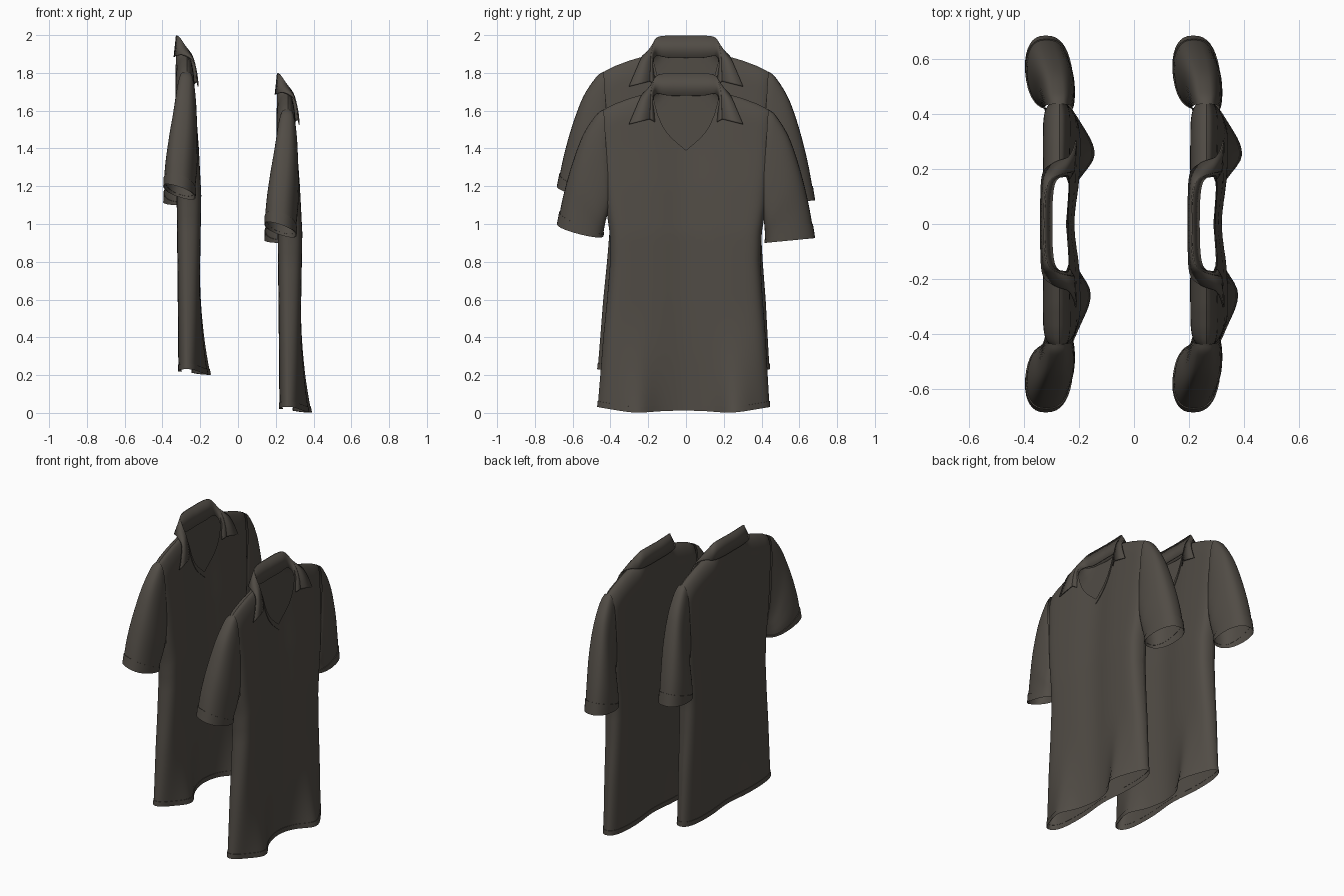
import bpy, bmesh, math

if "Cube" in bpy.data.objects:
    bpy.data.objects.remove(bpy.data.objects["Cube"])

cloth = bpy.data.materials.new("charcoal brown cloth")
cloth.diffuse_color = (0.082, 0.072, 0.06, 1)
cloth.use_nodes = True
cloth.node_tree.nodes["Principled BSDF"].inputs["Base Color"].default_value = cloth.diffuse_color
COPIES = [("front", (0, 0, 0)), ("rear", (-0.535, 0, 0.2))]


def lerp(table, t):
    """Linear lookup in a list of (key, value)."""
    if t <= table[0][0]:
        return table[0][1]
    for (a, p), (b, q) in zip(table, table[1:]):
        if t <= b:
            return p + (q - p) * (t - a) / (b - a)
    return table[-1][1]


def spline(pts, n):
    """Catmull-Rom through tuples, n steps per span."""
    out = []
    for i in range(len(pts) - 1):
        p = [pts[max(0, min(len(pts) - 1, i + k))] for k in (-1, 0, 1, 2)]
        for s in range(n):
            t = s / n
            out.append(tuple(0.5 * (2 * b + (c - a) * t + (2 * a - 5 * b + 4 * c - d) * t * t
                                    + (3 * b - a - 3 * c + d) * t ** 3) for a, b, c, d in zip(*p)))
    return out + [tuple(pts[-1])]


def sheet(name, rows, closed=False, thick=0.0, skip=None):
    """Skin a grid of points; one object per shirt shares the mesh."""
    bm = bmesh.new()
    grid = [[bm.verts.new(p) for p in r] for r in rows]
    for r, q in zip(grid, grid[1:]):
        n = len(r)
        for i in range(n if closed else n - 1):
            j = (i + 1) % n
            f = bm.faces.new((r[i], r[j], q[j], q[i]))
            if skip and skip(f.calc_center_median()):
                bm.faces.remove(f)
    bmesh.ops.delete(bm, geom=[v for v in bm.verts if not v.link_faces], context='VERTS')
    bmesh.ops.remove_doubles(bm, verts=bm.verts, dist=1e-5)
    bmesh.ops.recalc_face_normals(bm, faces=bm.faces)
    me = bpy.data.meshes.new(name)
    bm.to_mesh(me)
    bm.free()
    me.materials.append(cloth)
    for label, loc in COPIES:
        ob = bpy.data.objects.new(label + "_" + name, me)
        ob.location = loc
        bpy.context.collection.objects.link(ob)
        if thick:
            m = ob.modifiers.new("thickness", 'SOLIDIFY')
            m.thickness, m.offset = thick, 0
        bpy.ops.object.select_all(action='DESELECT')
        ob.select_set(True)
        bpy.context.view_layer.objects.active = ob
        if label == "front":
            bpy.ops.object.shade_smooth_by_angle(angle=math.radians(40))


# ---- torso shape functions
HALF = [(0, .457), (.2, .443), (.4, .43), (.6, .412), (.8, .398), (.95, .402),
        (1.1, .425), (1.3, .442), (1.6, .452)]
FRONT = [(0, .318), (.3, .328), (.6, .335), (.95, .341), (1.2, .328), (1.4, .313),
         (1.5, .307), (1.7, .295)]
SHOULDER = [(.18, 1.70), (.3, 1.665), (.38, 1.635), (.42, 1.615), (.45, 1.595)]


def shoulder(y):
    y = abs(y)
    return 1.70 + .12 * (1 - (y / .18) ** 2) if y < .18 else lerp(SHOULDER, y)


def top(u, front):
    y = abs(u) * .452
    if y >= .18:
        return shoulder(y)
    t = y / .18
    return 1.39 + .15 * t + .16 * t ** 5 if front else 1.685 + .015 * t


def hem(u, front):
    dip = .012 * math.exp(-((abs(u) - .55) / .25) ** 2)
    return .012 - dip + .02 * u ** 4 if front else .032 - .012 * (1 - u ** 4)


def torso_point(u, z, front, off=0.0):
    y = u * lerp(HALF, z) - .013 * max(0, 1 - z / 1.1)
    power = 9 + 6 * min(1, z / .9)
    prof = max(0, 1 - abs(u) ** power) ** .5
    taper = max(0, min(1, (shoulder(y) - z) / .105))
    taper = math.sqrt(max(0, 1 - (1 - taper) ** 2))
    mid = .264
    sgn = 1 if front else -1
    flare = max(0, 1 - z / .6) ** 2                               # hem ripples
    if front:
        x = lerp(FRONT, z) - (.022 + .008 * flare) * math.exp(-(y / .13) ** 2)
        w = .12 if abs(y) > .255 else .085
        x += (.073 if y > 0 else .058) * flare * math.exp(-((abs(y) - .255) / w) ** 2)
    else:
        x = lerp([(0, .219), (.5, .215), (1.5, .204), (1.7, .206)], z)
        x += flare * .02 * math.exp(-(y / .14) ** 2)
    return (mid + ((x - mid) + sgn * off) * prof * taper, y + off * u ** 5, z)


def in_armhole(c):
    return 1.09 < c.z < 1.57 and abs(c.y) > .414 + (c.z - 1.07) * .06


COLS = [math.sin(math.pi / 2 * (i / 28 - 1)) for i in range(57)]


def panel(name, lo, hi, front, n, off=0.0, cols=COLS, lip=None):
    """Torso patch between two height functions; lip closes a band edge."""
    rows = []
    for k in range(n + 1):
        v = k / n
        v = v if n < 5 else 1 - (1 - v) ** 1.5    # denser near the shoulder
        rows.append([torso_point(u, lo(u) + (hi(u) - lo(u)) * v, front, off) for u in cols])
    if lip:
        edge = [torso_point(u, lip(u), front, -.001) for u in cols]
        rows = [edge] + rows if lip == lo else rows + [edge]
    sheet(name, rows, skip=in_armhole)


# front and back panels with hem bands
for front, label in ((True, "front"), (False, "back")):
    low = lambda u: hem(u, front)
    band = lambda u: hem(u, front) + .03
    panel(label + "_panel", low, lambda u: top(u, front), front, 44)
    panel(label + "_hem_band", low, band, front, 1, .003, lip=band)

# V neck trim
neck = [i / 20 * .40 for i in range(-20, 21)]
trim_low = lambda u: top(u, True) - .035
panel("neck_trim", trim_low, lambda u: top(u, True), True, 2, .004, neck, lip=trim_low)

# ---- sleeves: (top y, top z, bottom y, bottom z, centre x, half depth)
SLEEVE = [(.435, 1.607, .402, 1.085, .260, .050),
          (.475, 1.575, .407, 1.06, .260, .057),
          (.545, 1.46, .412, 1.02, .254, .066),
          (.605, 1.285, .416, .98, .242, .077),
          (.65, 1.10, .418, .94, .230, .081),
          (.68, .925, .42, .90, .225, .081)]


def sleeve_rings(side, rings, off=0.0):
    rows = []
    for t, (ty, tz, by, bz, xc, hx) in rings:
        if side < 0:                      # near sleeve hangs a little higher
            tz, bz, by = tz + .075 * t * t, bz + .04 * t, by + .02 * t
        row = []
        for k in range(36):
            a = 2 * math.pi * k / 36
            c, s = math.cos(a), math.sin(a)
            s = math.copysign(abs(s) ** (.55 + .25 * t), s)       # boxy at the shoulder
            c = math.copysign(abs(c) ** (.75 + .2 * t), c)
            f = (1 + c) / 2
            dy, dz = ty - by, tz - bz
            ln = math.hypot(dy, dz)
            tilt = .025 * t * s if side < 0 else 0
            row.append((xc + (hx + off) * s - .010 * t * c,
                        side * (by + dy * f + off * c * dy / ln),
                        bz + dz * f + off * c * dz / ln - tilt))
        rows.append(row)
    return rows


path = spline(SLEEVE, 6)
rings = [(i / (len(path) - 1), p) for i, p in enumerate(path)]
for side, label in ((1, "left"), (-1, "right")):
    sheet(label + "_sleeve", sleeve_rings(side, rings), True)
    sheet(label + "_cuff", sleeve_rings(side, rings[-4:-3], -.001)
          + sleeve_rings(side, rings[-4:], .004), True)

# ---- collar: inner stand, fold and outer edge, from back centre to tip
STAND = [(.236, 0, 1.68), (.238, .09, 1.68), (.246, .145, 1.69), (.262, .168, 1.68),
         (.280, .172, 1.65), (.296, .17, 1.59), (.302, .165, 1.54)]
FOLD = [(.209, 0, 1.797), (.212, .10, 1.797), (.226, .155, 1.785), (.258, .176, 1.74),
        (.292, .186, 1.69), (.312, .189, 1.62), (.318, .192, 1.555)]
EDGE = [(.197, 0, 1.685), (.198, .10, 1.685), (.206, .185, 1.69), (.245, .222, 1.695),
        (.296, .243, 1.665), (.316, .272, 1.60), (.324, .303, 1.527)]


def whole(pts):
    half = spline(pts, 5)
    return [(x, -y, z) for x, y, z in reversed(half[1:])] + half


sheet("collar_stand", [whole(STAND), whole(FOLD)], thick=.005)
sheet("collar_fall", [whole(FOLD), whole(EDGE)], thick=.006)
